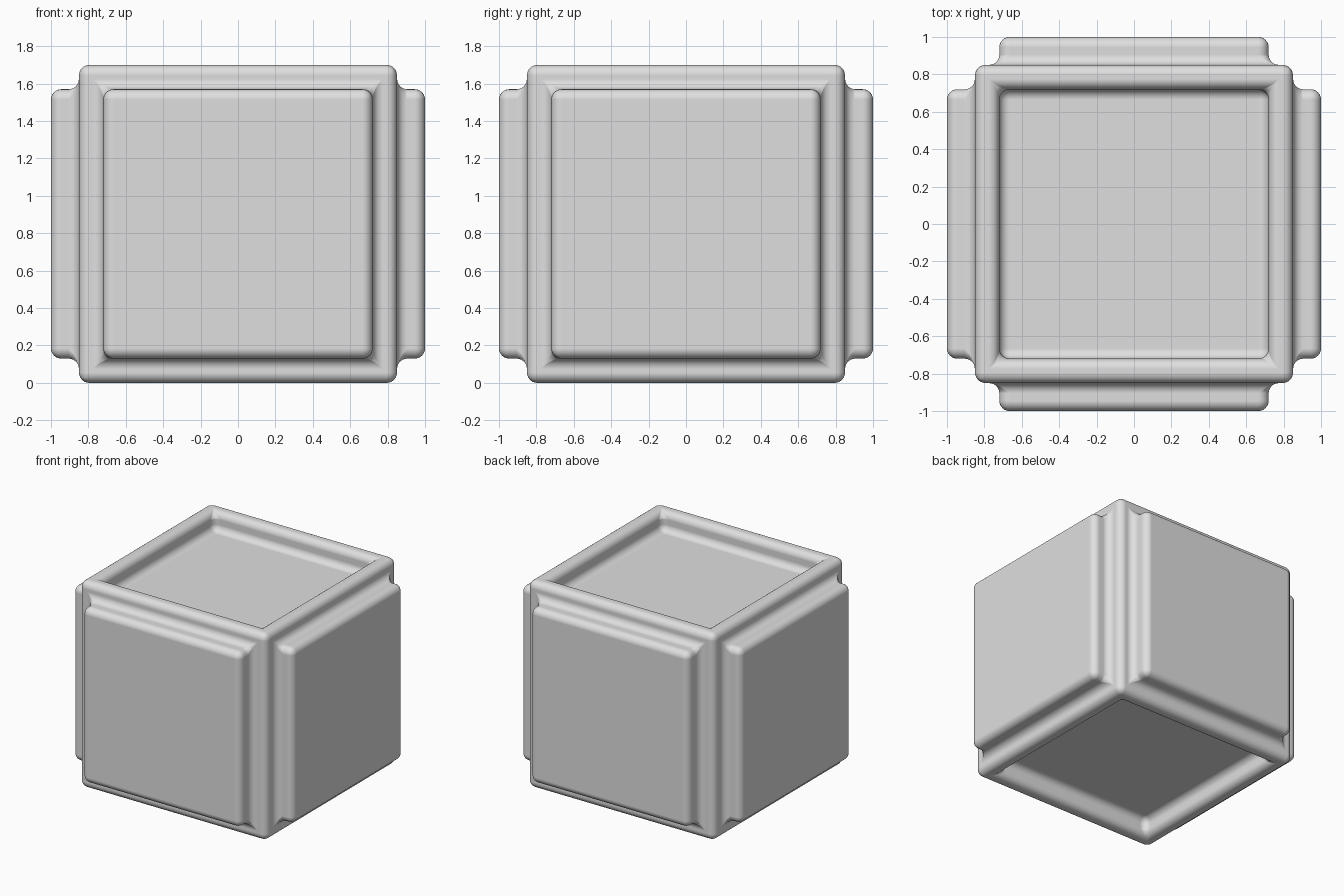
import bpy
import bmesh
from mathutils import Matrix

HALF = 0.85      # half size of the cube body
BORDER = 0.13    # frame width around each panel
DEPTH = 0.15     # panel height on the sides, recess depth on top and bottom
ROUND = 0.055    # radius of all rounded edges

cube = bpy.data.objects.get("Cube")
if cube:
    bpy.data.objects.remove(cube, do_unlink=True)

# Single grey material
grey = bpy.data.materials.new("light_grey")
grey.use_nodes = True
color = (0.74, 0.74, 0.74, 1.0)
grey.diffuse_color = color
grey.node_tree.nodes["Principled BSDF"].inputs["Base Color"].default_value = color

# Cube body standing on the ground
bm = bmesh.new()
bmesh.ops.create_cube(bm, size=2 * HALF, matrix=Matrix.Translation((0, 0, HALF)))

# Frame every face, then raise the side panels and sink the top and bottom
for face in list(bm.faces):
    normal = face.normal.copy()
    bmesh.ops.inset_individual(bm, faces=[face], thickness=BORDER, use_even_offset=True)
    new = bmesh.ops.extrude_discrete_faces(bm, faces=[face])["faces"][0]
    shift = -DEPTH if abs(normal.z) > 0.5 else DEPTH
    bmesh.ops.translate(bm, verts=new.verts, vec=normal * shift)

bmesh.ops.recalc_face_normals(bm, faces=bm.faces)
mesh = bpy.data.meshes.new("panelled_block")
bm.to_mesh(mesh)
bm.free()
mesh.materials.append(grey)

block = bpy.data.objects.new("panelled_block", mesh)
bpy.context.collection.objects.link(block)

# Round all convex and concave edges, with clean flat panels
mesh.shade_smooth()
bevel = block.modifiers.new("rounded_edges", 'BEVEL')
bevel.width = ROUND
bevel.segments = 6
bevel.limit_method = 'ANGLE'
bevel.harden_normals = True
